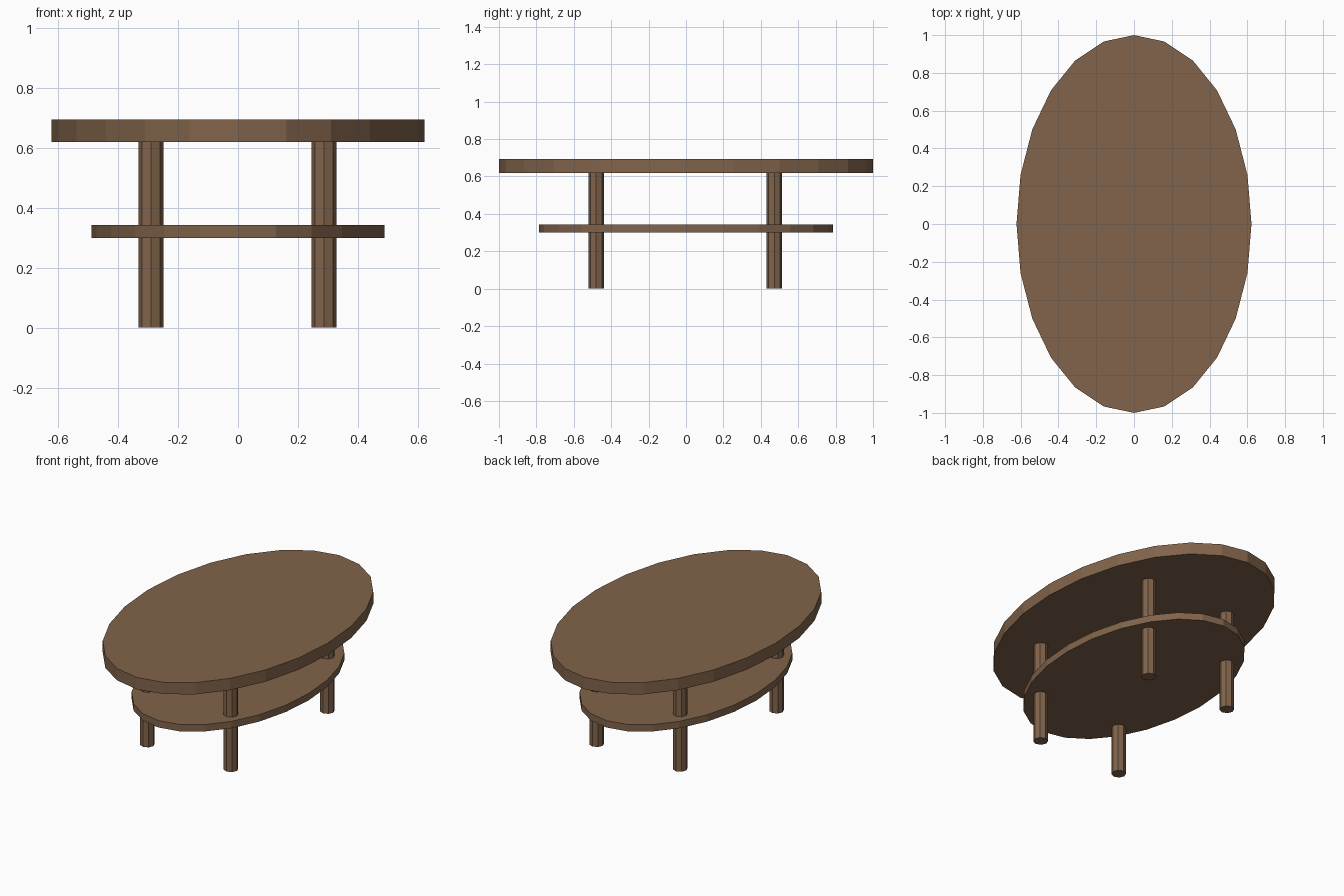
import bpy

if "Cube" in bpy.data.objects:
    bpy.data.objects.remove(bpy.data.objects["Cube"])

wood = bpy.data.materials.new("brown wood")
wood.diffuse_color = (0.22, 0.127, 0.07, 1)
wood.use_nodes = True
wood.node_tree.nodes["Principled BSDF"].inputs["Base Color"].default_value = wood.diffuse_color


def disc(name, sides, rx, ry, z0, z1, x=0, y=0):
    """Flat-faced elliptical cylinder between two heights."""
    bpy.ops.mesh.primitive_cylinder_add(vertices=sides, radius=1, depth=1,
                                        location=(x, y, (z0 + z1) / 2))
    ob = bpy.context.object
    ob.name = name
    ob.scale = (rx, ry, z1 - z0)
    bpy.ops.object.transform_apply(location=False, rotation=False, scale=True)
    ob.data.materials.append(wood)
    return ob


# oval top and lower shelf
disc("table_top", 24, 0.622, 1.0, 0.62, 0.694)
disc("lower_shelf", 24, 0.489, 0.787, 0.30, 0.343)

# four octagonal legs running through the shelf
for side, x in (("left", -0.29), ("right", 0.287)):
    for end, y in (("front", -0.48), ("back", 0.472)):
        disc(f"{end}_{side}_leg", 8, 0.042, 0.042, 0, 0.622, x, y)
